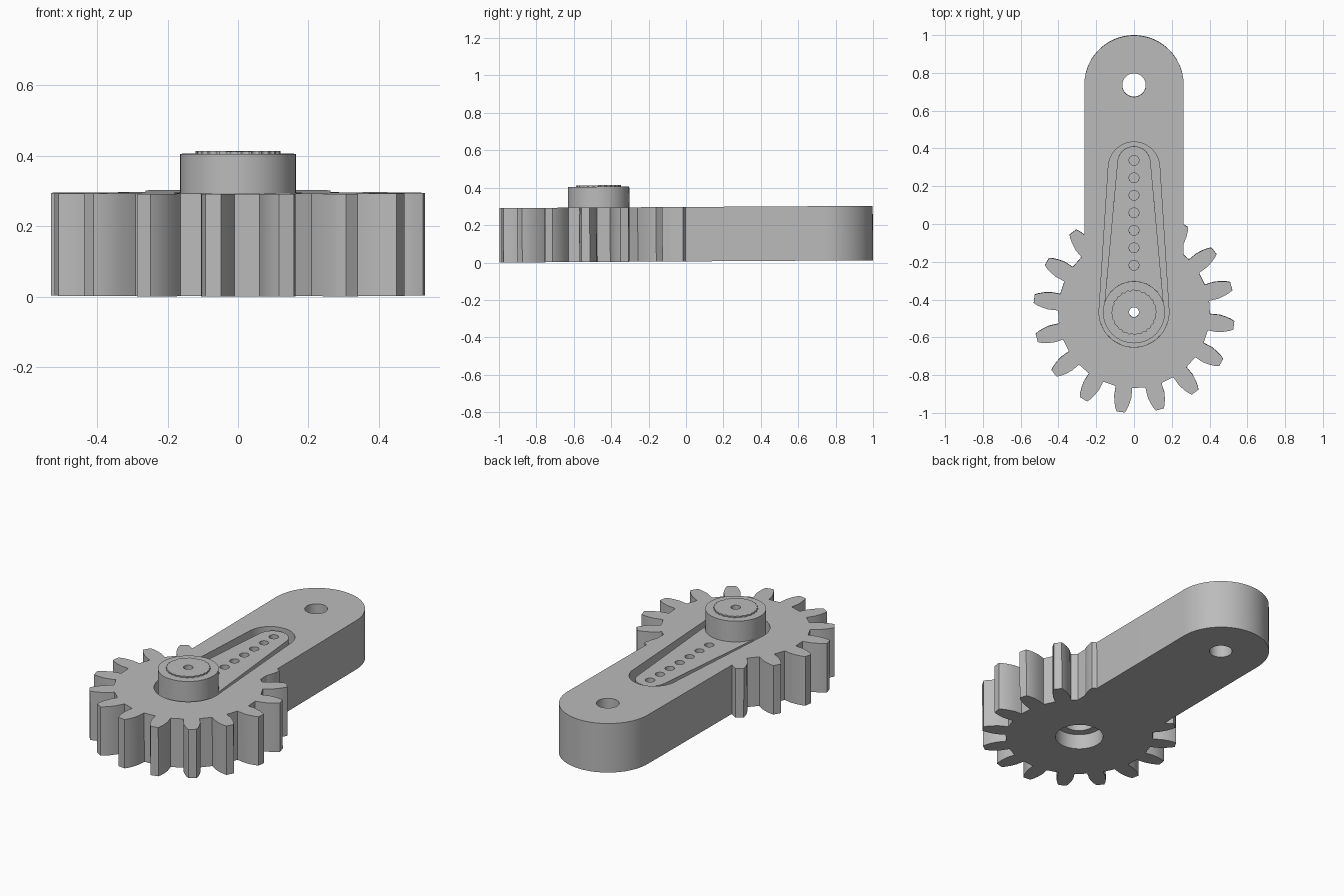
import bpy, bmesh, math
from math import sin, cos, pi

old = bpy.data.objects.get("Cube")
if old:
    bpy.data.objects.remove(old, do_unlink=True)

grey = bpy.data.materials.new("plain grey")
grey.use_nodes = True
GREY = (0.5, 0.5, 0.5, 1)
grey.diffuse_color = GREY
grey.node_tree.nodes["Principled BSDF"].inputs["Base Color"].default_value = GREY

GEAR_Y = -0.465          # gear and hub axis
BOTTOM, TOP = 0.006, 0.297
FLOOR = 0.217            # floor of the recess that holds the lever


def arc(y, r, a0, a1, n):
    return [(r * cos(a0 + (a1 - a0) * i / n), y + r * sin(a0 + (a1 - a0) * i / n))
            for i in range(n + 1)]


def circle(y, r, n=64):
    return arc(y, r, 0, 2 * pi, n)[:-1]


def tapered(y_top, r_top, y_low, r_low):
    """Outline of two circles joined by their tangents."""
    t = math.asin((r_low - r_top) / (y_top - y_low))
    return arc(y_top, r_top, t, pi - t, 32) + arc(y_low, r_low, pi - t, 2 * pi + t, 48)


def prism(name, outline, z0, z1):
    """Extrude a closed outline from z0 to z1."""
    bm = bmesh.new()
    low = bm.faces.new([bm.verts.new((x, y, z0)) for x, y in outline])
    new = bmesh.ops.extrude_face_region(bm, geom=[low], use_keep_orig=True)["geom"]
    bmesh.ops.translate(bm, vec=(0, 0, z1 - z0),
                        verts=[v for v in new if isinstance(v, bmesh.types.BMVert)])
    bmesh.ops.recalc_face_normals(bm, faces=bm.faces[:])
    mesh = bpy.data.meshes.new(name)
    bm.to_mesh(mesh)
    bm.free()
    mesh.materials.append(grey)
    obj = bpy.data.objects.new(name, mesh)
    bpy.context.collection.objects.link(obj)
    return obj


def combine(obj, tool, operation):
    """Apply a boolean and throw the tool away."""
    mod = obj.modifiers.new("boolean", 'BOOLEAN')
    mod.operation, mod.object, mod.solver = operation, tool, 'EXACT'
    bpy.context.view_layer.objects.active = obj
    bpy.ops.object.modifier_apply(modifier=mod.name)
    bpy.data.objects.remove(tool, do_unlink=True)


def cut(obj, outline, z0, z1):
    combine(obj, prism("cutter", outline, z0, z1), 'DIFFERENCE')


# Gear outline: sixteen rounded teeth, each a half profile mirrored about its axis
half_tooth = [(0.400, -0.044), (0.450, -0.046), (0.485, -0.040),
              (0.515, -0.031), (0.533, -0.022)]
tooth = half_tooth + [(r, -w) for r, w in reversed(half_tooth)]
gear = []
for k in range(16):
    a = math.radians(14.9 + 22.5 * k)
    gear += [(r * cos(a) - w * sin(a), GEAR_Y + r * sin(a) + w * cos(a)) for r, w in tooth]

# Gear body with the round-ended arm
body = prism("gear_arm_body", gear, BOTTOM, TOP)
arm = [(-0.263, -0.30), (0.263, -0.30)] + arc(0.737, 0.263, 0, pi, 48)
combine(body, prism("arm", arm, BOTTOM, TOP), 'UNION')
cut(body, circle(0.737, 0.062), -0.1, 0.5)                           # pivot hole
cut(body, tapered(0.300, 0.136, GEAR_Y, 0.185), FLOOR, 0.5)          # lever recess
cut(body, circle(GEAR_Y, 0.130), -0.1, 0.095)                        # counterbore below
cut(body, circle(GEAR_Y, 0.085), -0.1, 0.25)                         # inner bore

# Lever with hub and fine-toothed collar
lever = prism("lever_with_hub", tapered(0.325, 0.088, GEAR_Y, 0.160), FLOOR - 0.003, 0.285)
combine(lever, prism("hub", circle(GEAR_Y, 0.164), FLOOR - 0.002, 0.408), 'UNION')
cut(lever, circle(GEAR_Y, 0.026, 32), 0.1, 0.5)
for i in range(7):
    cut(lever, circle(0.339 - 0.0927 * i, 0.026, 24), 0.232, 0.4)

collar_outline = []
for i in range(96):
    r, a = (0.120 if i % 4 < 2 else 0.115), 2 * pi * i / 96
    collar_outline.append((r * cos(a), GEAR_Y + r * sin(a)))
collar = prism("toothed_collar", collar_outline, 0.400, 0.416)
cut(collar, circle(GEAR_Y, 0.026, 32), 0.1, 0.5)

# Smooth curved walls, and lean everything very slightly toward the front
for obj in (body, lever, collar):
    bpy.ops.object.select_all(action='DESELECT')
    obj.select_set(True)
    bpy.context.view_layer.objects.active = obj
    bpy.ops.object.shade_smooth_by_angle(angle=math.radians(25))
    obj.rotation_euler.x = 0.006
